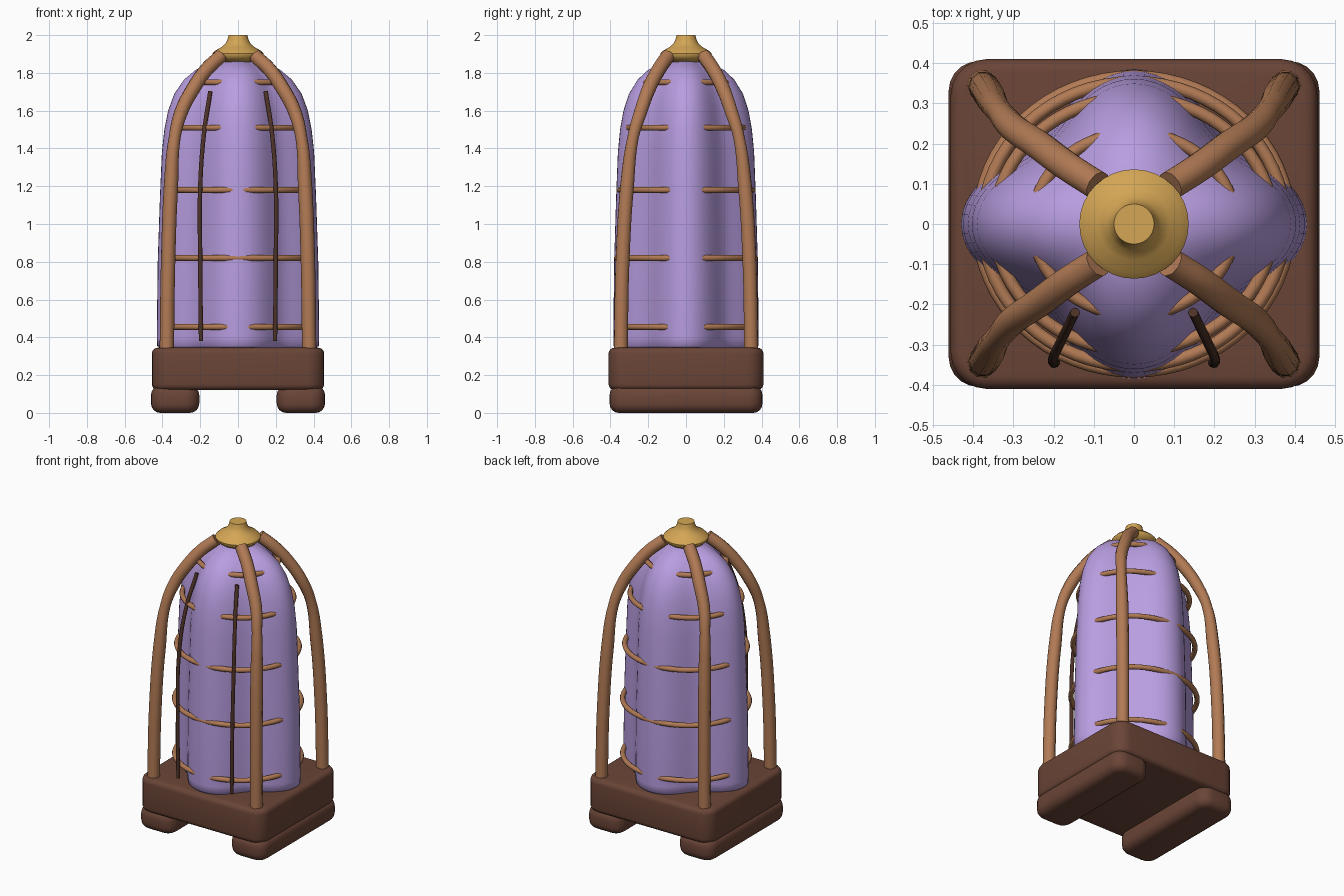
import bpy, bmesh
from math import sin, cos, pi, radians

cube = bpy.data.objects.get("Cube")
if cube:
    bpy.data.objects.remove(cube, do_unlink=True)


def material(name, rgb):
    m = bpy.data.materials.new(name)
    m.use_nodes = True
    m.diffuse_color = (*rgb, 1)
    m.node_tree.nodes["Principled BSDF"].inputs["Base Color"].default_value = (*rgb, 1)
    return m


CLOTH = material("lavender cloth", (0.48, 0.34, 0.75))
WOOD = material("light wood", (0.44, 0.195, 0.09))
DARK = material("dark wood", (0.145, 0.059, 0.038))
TRIM = material("darkest wood", (0.075, 0.032, 0.02))
GOLD = material("gold", (0.66, 0.38, 0.09))


def finish(name, bm, mat, angle=40):
    bmesh.ops.recalc_face_normals(bm, faces=bm.faces)
    mesh = bpy.data.meshes.new(name)
    bm.to_mesh(mesh)
    bm.free()
    ob = bpy.data.objects.new(name, mesh)
    bpy.context.collection.objects.link(ob)
    mesh.materials.append(mat)
    bpy.ops.object.select_all(action='DESELECT')
    ob.select_set(True)
    bpy.context.view_layer.objects.active = ob
    bpy.ops.object.shade_smooth_by_angle(angle=radians(angle))
    return ob


def rounded_box(name, centre, size, corner, edge, mat):
    """Box with wide upright corners and softer top and bottom rims."""
    bm = bmesh.new()
    bmesh.ops.create_cube(bm, size=1)
    for v in bm.verts:
        v.co = [c + s * p for c, s, p in zip(centre, size, v.co)]
    upright = [e for e in bm.edges if abs(e.verts[0].co.z - e.verts[1].co.z) > 0.01]
    bmesh.ops.bevel(bm, geom=upright, offset=corner, segments=5, profile=0.5, affect='EDGES')
    rims = [e for e in bm.edges if abs(e.verts[0].co.z - e.verts[1].co.z) < 0.001]
    bmesh.ops.bevel(bm, geom=rims, offset=edge, segments=4, profile=0.5, affect='EDGES')
    return finish(name, bm, mat, 50)


def lathe(name, profile, mat, sides, outline, angle=40):
    """Stack of closed outlines, scaled by the profile's radius at each height."""
    bm = bmesh.new()
    rows = []
    for r, z in profile:
        row = []
        for i in range(sides):
            x, y = outline(2 * pi * i / sides)
            row.append(bm.verts.new((r * x, r * y, z)))
        rows.append(row)
    for low, high in zip(rows, rows[1:]):
        for i in range(sides):
            j = (i + 1) % sides
            bm.faces.new((low[i], low[j], high[j], high[i]))
    bm.faces.new(rows[0])
    bm.faces.new(rows[-1])
    return finish(name, bm, mat, angle)


def tube(name, points, radius, mat, closed=False, smooth_path=True, widths=None):
    """Round bar swept along a path, turned into a mesh."""
    cu = bpy.data.curves.new(name, 'CURVE')
    cu.dimensions = '3D'
    cu.bevel_depth = radius
    cu.bevel_resolution = 3
    cu.use_fill_caps = not closed
    cu.resolution_u = 6
    sp = cu.splines.new('BEZIER' if smooth_path else 'POLY')
    pts = sp.bezier_points if smooth_path else sp.points
    pts.add(len(points) - 1)
    for i, p in enumerate(points):
        pts[i].co = p if smooth_path else (*p, 1)
        pts[i].radius = widths[i] if widths else 1
        if smooth_path:
            pts[i].handle_left_type = pts[i].handle_right_type = 'AUTO'
    sp.use_cyclic_u = closed
    ob = bpy.data.objects.new(name, cu)
    bpy.context.collection.objects.link(ob)
    mesh = bpy.data.meshes.new_from_object(ob.evaluated_get(bpy.context.evaluated_depsgraph_get()))
    bm = bmesh.new()
    bm.from_mesh(mesh)
    bpy.data.objects.remove(ob)
    bpy.data.curves.remove(cu)
    bpy.data.meshes.remove(mesh)
    return finish(name, bm, mat, 50)


# Base block on two runners
rounded_box("base", (0, 0, 0.233), (0.912, 0.82, 0.225), 0.09, 0.032, DARK)
for side, label in ((1, "left"), (-1, "right")):
    rounded_box(label + "_runner", (side * 0.333, 0, 0.072), (0.256, 0.81, 0.144), 0.075, 0.05, DARK)


# Four-lobed cloth cover
def lobed(t):
    r = 0.885 + 0.115 * cos(4 * t)
    return r * cos(t), 0.895 * r * sin(t)


cover = [(0.41, 0.342), (0.428, 0.355), (0.43, 0.4), (0.425, 0.8), (0.413, 1.15), (0.403, 1.38),
         (0.39, 1.5), (0.37, 1.6), (0.337, 1.69), (0.285, 1.765), (0.225, 1.815),
         (0.15, 1.85), (0.07, 1.866), (0.01, 1.868)]
lathe("cloth_cover", cover, CLOTH, 96, lobed, 60)

# Wooden hoops that show in the hollows between lobes
for n, (z, a, b) in enumerate([(0.455, 0.387, 0.364), (0.82, 0.387, 0.366), (1.18, 0.375, 0.352),
                               (1.51, 0.345, 0.314), (1.75, 0.25, 0.225)], 1):
    loop = [(a * cos(2 * pi * i / 64), b * sin(2 * pi * i / 64), z) for i in range(64)]
    tube(f"hoop_{n}", loop, 0.016, WOOD, closed=True, smooth_path=False)

# Corner posts curving in to the finial
post = [(0.377, 0.345, 0.33), (0.37, 0.336, 0.8), (0.355, 0.312, 1.2), (0.335, 0.28, 1.46),
        (0.298, 0.238, 1.6), (0.235, 0.195, 1.72), (0.165, 0.143, 1.82), (0.09, 0.095, 1.89)]
thick = [1, 1, 1, 0.82, 0.95, 1, 1, 1]
for sx, lx in ((1, "left"), (-1, "right")):
    for sy, ly in ((-1, "front"), (1, "back")):
        tube(f"{ly}_{lx}_post", [(sx * x, sy * y, z) for x, y, z in post], 0.038, WOOD, widths=thick)

# Thin rods framing the front opening
rod = [(0.196, -0.345, 0.38), (0.2, -0.345, 0.8), (0.2, -0.33, 1.2), (0.18, -0.288, 1.48), (0.147, -0.22, 1.7)]
for side, label in ((1, "left"), (-1, "right")):
    tube(label + "_front_rod", [(side * x, y, z) for x, y, z in rod], 0.012, TRIM)

# Gold finial
finial = [(0.085, 1.858), (0.115, 1.87), (0.134, 1.888), (0.136, 1.902), (0.12, 1.918), (0.09, 1.935),
          (0.066, 1.955), (0.056, 1.975), (0.05, 2.0)]
lathe("finial", finial, GOLD, 32, lambda t: (cos(t), sin(t)))
